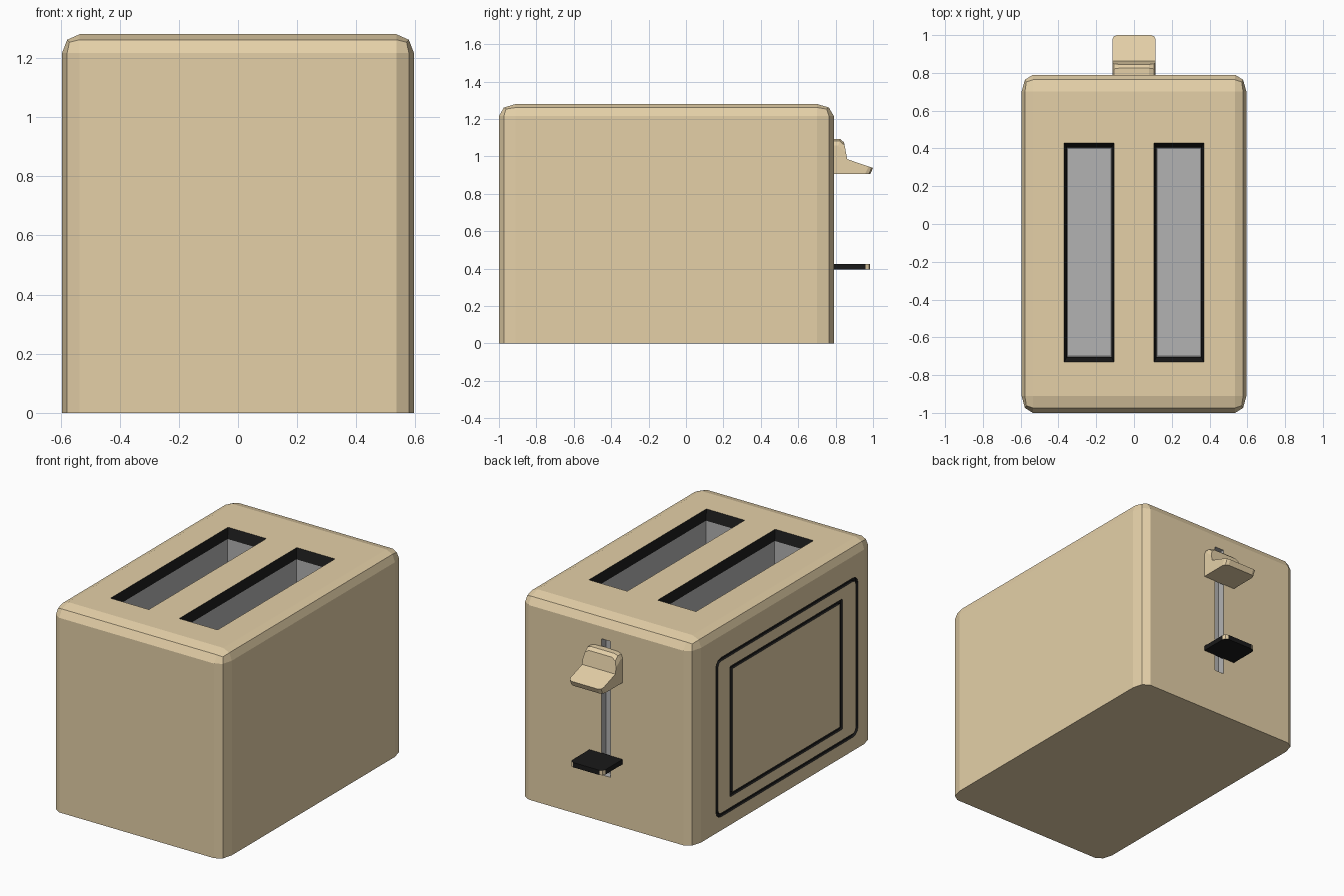
import bpy, bmesh, math

if "Cube" in bpy.data.objects:
    bpy.data.objects.remove(bpy.data.objects["Cube"])


def material(name, rgb):
    m = bpy.data.materials.new(name)
    m.diffuse_color = (*rgb, 1)
    m.use_nodes = True
    m.node_tree.nodes["Principled BSDF"].inputs["Base Color"].default_value = m.diffuse_color
    return m


MATS = [material("cream", (0.78, 0.63, 0.39)),
        material("black", (0.01, 0.01, 0.01)),
        material("steel", (0.45, 0.45, 0.45))]
CREAM, BLACK, STEEL = 0, 1, 2


def finish(bm, name):
    bmesh.ops.recalc_face_normals(bm, faces=bm.faces)
    me = bpy.data.meshes.new(name)
    bm.to_mesh(me)
    bm.free()
    for m in MATS:
        me.materials.append(m)
    ob = bpy.data.objects.new(name, me)
    bpy.context.collection.objects.link(ob)
    return ob


def loft(name, loops, mats, ring=False):
    """Bridge equal-length loops; cap the ends, or close into a ring."""
    bm = bmesh.new()
    rows = [[bm.verts.new(p) for p in loop] for loop in loops]
    pairs = list(zip(rows, rows[1:]))
    if ring:
        pairs.append((rows[-1], rows[0]))
    n = len(rows[0])
    for (a, b), m in zip(pairs, mats):
        for i in range(n):
            j = (i + 1) % n
            bm.faces.new((a[i], a[j], b[j], b[i])).material_index = m
    if not ring:
        for row in (rows[0], rows[-1]):
            bm.faces.new(row).material_index = mats[-1]
    return finish(bm, name)


def rounded_rect(u0, u1, v0, v1, r, seg=3):
    pts = []
    for k, (u, v) in enumerate(((u1 - r, v1 - r), (u0 + r, v1 - r),
                                (u0 + r, v0 + r), (u1 - r, v0 + r))):
        for s in range(seg + 1):
            a = math.pi / 2 * (k + s / seg)
            pts.append((u + r * math.cos(a), v + r * math.sin(a)))
    return pts


def rect_z(x0, x1, y0, y1, z):
    return [(x0, y0, z), (x1, y0, z), (x1, y1, z), (x0, y1, z)]


def cut(body, cutter):
    mod = body.modifiers.new(cutter.name, 'BOOLEAN')
    mod.operation = 'DIFFERENCE'
    mod.solver = 'EXACT'
    mod.object = cutter
    cutter.hide_render = True
    cutter.hide_set(True)


# Body: cube with rounded sides and top, flat bottom
bm = bmesh.new()
bmesh.ops.create_cube(bm, size=2)
edges = [e for e in bm.edges if any(v.co.z > 0 for v in e.verts)]
bmesh.ops.bevel(bm, geom=edges, offset=0.1, offset_type='OFFSET',
                segments=2, profile=0.5, affect='EDGES')
for v in bm.verts:
    v.co = (v.co.x * 0.595, v.co.y * 0.895 - 0.105, (v.co.z + 1) * 0.64)
body = finish(bm, "toaster_body")

# Bread slots: black sloping rim, steel well
for side, label in ((-1, "left"), (1, "right")):
    c = side * 0.2375

    def slot_rect(h, y0, y1, z):
        return rect_z(c - h, c + h, y0, y1, z)
    cut(body, loft("bread_slot_cutter_" + label, [
        slot_rect(0.1325, -0.73, 0.43, 1.40),
        slot_rect(0.1325, -0.73, 0.43, 1.279),
        slot_rect(0.118, -0.705, 0.405, 1.22),
        slot_rect(0.113, -0.70, 0.40, 0.30)], [BLACK, BLACK, STEEL]))

# Lever track in the back
track = [[(x, y, z) for x, z in ((-0.032, 0.29), (0.032, 0.29),
                                 (0.032, 1.14), (-0.032, 1.14))]
         for y in (0.85, 0.745)]
cut(body, loft("lever_track_cutter", track, [STEEL]))


# Two black grooves on the left side
def groove(name, y0, y1, z0, z1, r, w):
    outer = rounded_rect(y0, y1, z0, z1, r)
    inner = rounded_rect(y0 + w, y1 - w, z0 + w, z1 - w, max(r - w, 0.004))
    xa, xb = -0.64, -0.58
    loops = [[(x, y, z) for y, z in o] for x, o in
             ((xa, outer), (xb, outer), (xb, inner), (xa, inner))]
    cut(body, loft(name, loops, [BLACK] * 4, ring=True))


groove("outer_groove_cutter", -0.85, 0.555, 0.085, 1.08, 0.05, 0.022)
groove("inner_groove_cutter", -0.695, 0.415, 0.175, 0.99, 0.008, 0.022)


# Push lever and lower stop: side profiles with softened corners
def profile_part(name, yz, half, mat, chamfers):
    ob = loft(name, [[(x, y, z) for y, z in yz] for x in (-half, half)], [mat])
    bm = bmesh.new()
    bm.from_mesh(ob.data)
    for test, width in chamfers:
        sel = [e for e in bm.edges if test(*e.verts)]
        bmesh.ops.bevel(bm, geom=sel, offset=width, offset_type='OFFSET',
                        segments=2, profile=0.5, affect='EDGES')
    bm.to_mesh(ob.data)
    bm.free()
    return ob


def tip_edge(a, b):
    return a.co.y > 0.97 and b.co.y > 0.97 and abs(a.co.x - b.co.x) < 1e-4


def top_edge(a, b):
    return a.co.z > 1.05 and b.co.z > 1.05 and abs(a.co.x - b.co.x) < 1e-4


profile_part("push_lever",
             [(0.785, 0.905), (0.985, 0.905), (1.0, 0.938), (0.862, 0.985),
              (0.845, 1.075), (0.825, 1.092), (0.785, 1.092)],
             0.115, CREAM, [(tip_edge, 0.025), (top_edge, 0.035)])
profile_part("lever_stop",
             [(0.785, 0.395), (0.985, 0.395), (0.985, 0.425), (0.785, 0.425)],
             0.115, BLACK, [(tip_edge, 0.025)])
